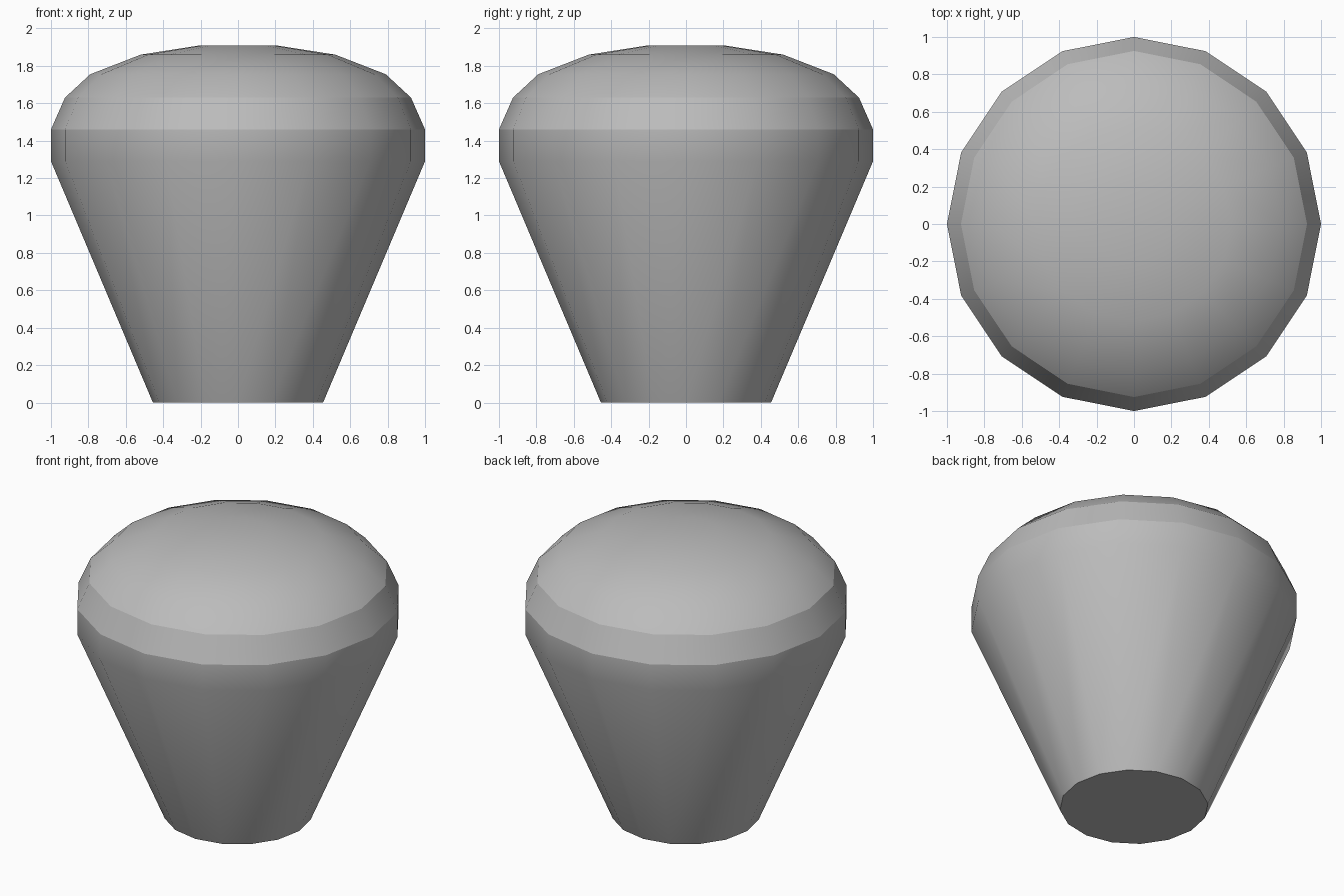
import bpy, bmesh, math
from mathutils import Matrix

cube = bpy.data.objects.get("Cube")
if cube:
    bpy.data.objects.remove(cube, do_unlink=True)

SIDES = 16

# Plain grey for the whole knob
grey = bpy.data.materials.new("grey")
grey.use_nodes = True
colour = (0.5, 0.5, 0.5, 1)
grey.diffuse_color = colour
grey.node_tree.nodes["Principled BSDF"].inputs["Base Color"].default_value = colour

# Radius and height: tapered stem, upright band, domed cap
profile = [(0.455, 0), (1, 1.29), (1, 1.46), (0.925, 1.63),
           (0.79, 1.755), (0.52, 1.86), (0.2, 1.91)]

bm = bmesh.new()
rings = []
for radius, height in profile:
    ring = bmesh.ops.create_circle(bm, segments=SIDES, radius=radius,
                                   matrix=Matrix.Translation((0, 0, height)))
    rings.append(ring["verts"])
for low, high in zip(rings, rings[1:]):
    for i in range(SIDES):
        j = (i + 1) % SIDES
        bm.faces.new((low[i], low[j], high[j], high[i]))

# Flat base and flat crown
bm.faces.new(rings[0])
bm.faces.new(rings[-1])
bmesh.ops.recalc_face_normals(bm, faces=bm.faces)

mesh = bpy.data.meshes.new("knob")
bm.to_mesh(mesh)
bm.free()
mesh.materials.append(grey)
knob = bpy.data.objects.new("knob", mesh)
bpy.context.collection.objects.link(knob)

# Soft sides, crisp base and lower rim
bpy.ops.object.select_all(action="DESELECT")
knob.select_set(True)
bpy.context.view_layer.objects.active = knob
bpy.ops.object.shade_smooth_by_angle(angle=math.radians(22.8))
